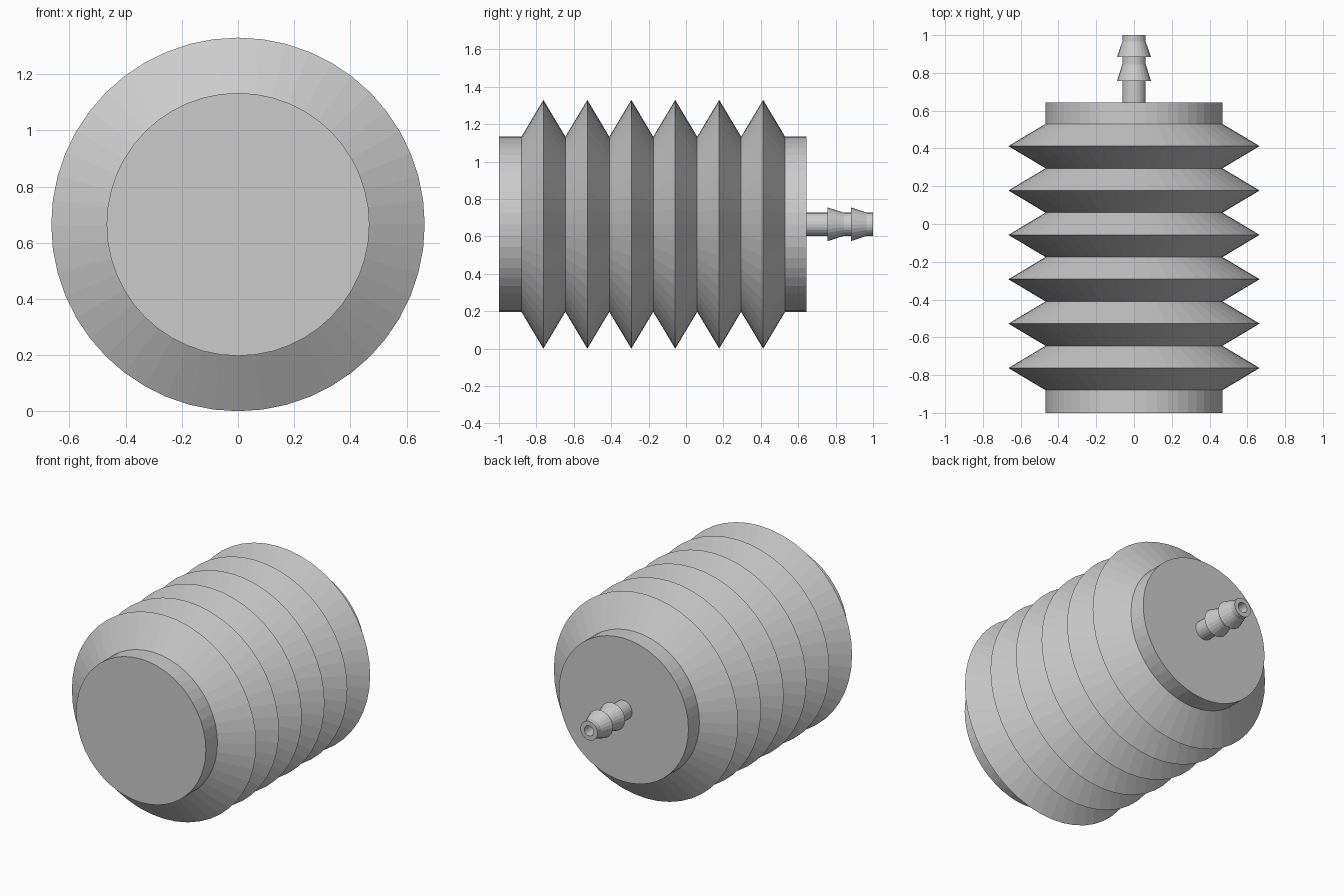
import bpy, bmesh
from math import sin, cos, pi

if "Cube" in bpy.data.objects:
    bpy.data.objects.remove(bpy.data.objects["Cube"])

CENTRE_Z = 0.665


def lathe(name, profile, sides):
    """Revolve (radius, y) points around the model's y axis; radius 0 closes to a point-free cap."""
    bm = bmesh.new()
    rings = []
    for r, y in profile:
        rings.append([bm.verts.new((r * cos(2 * pi * i / sides), y,
                                    CENTRE_Z + r * sin(2 * pi * i / sides)))
                      for i in range(sides)])
    for a, b in zip(rings, rings[1:]):
        for i in range(sides):
            j = (i + 1) % sides
            bm.faces.new((a[i], a[j], b[j], b[i]))
    bm.faces.new(rings[0])
    bm.faces.new(rings[-1])
    bmesh.ops.recalc_face_normals(bm, faces=bm.faces)
    mesh = bpy.data.meshes.new(name)
    bm.to_mesh(mesh)
    bm.free()
    obj = bpy.data.objects.new(name, mesh)
    bpy.context.collection.objects.link(obj)
    return obj


# Bellows body: plain collars at both ends, six sharp folds between
INNER, OUTER, START, PITCH, FOLDS = 0.468, 0.665, -0.88, 0.235, 6
body = [(INNER, -1.0), (INNER, START)]
for k in range(FOLDS):
    body += [(OUTER, START + PITCH * (k + 0.5)), (INNER, START + PITCH * (k + 1))]
body.append((INNER, 0.643))
lathe("bellows_body", body, 48)

# Barbed hose nozzle with a bore running back down its length
nozzle = [(0.062, 0.63), (0.062, 0.757), (0.09, 0.757), (0.062, 0.845),
          (0.062, 0.883), (0.09, 0.883), (0.062, 0.965), (0.062, 1.0),
          (0.033, 1.0), (0.033, 0.65)]
lathe("hose_nozzle", nozzle, 24)
